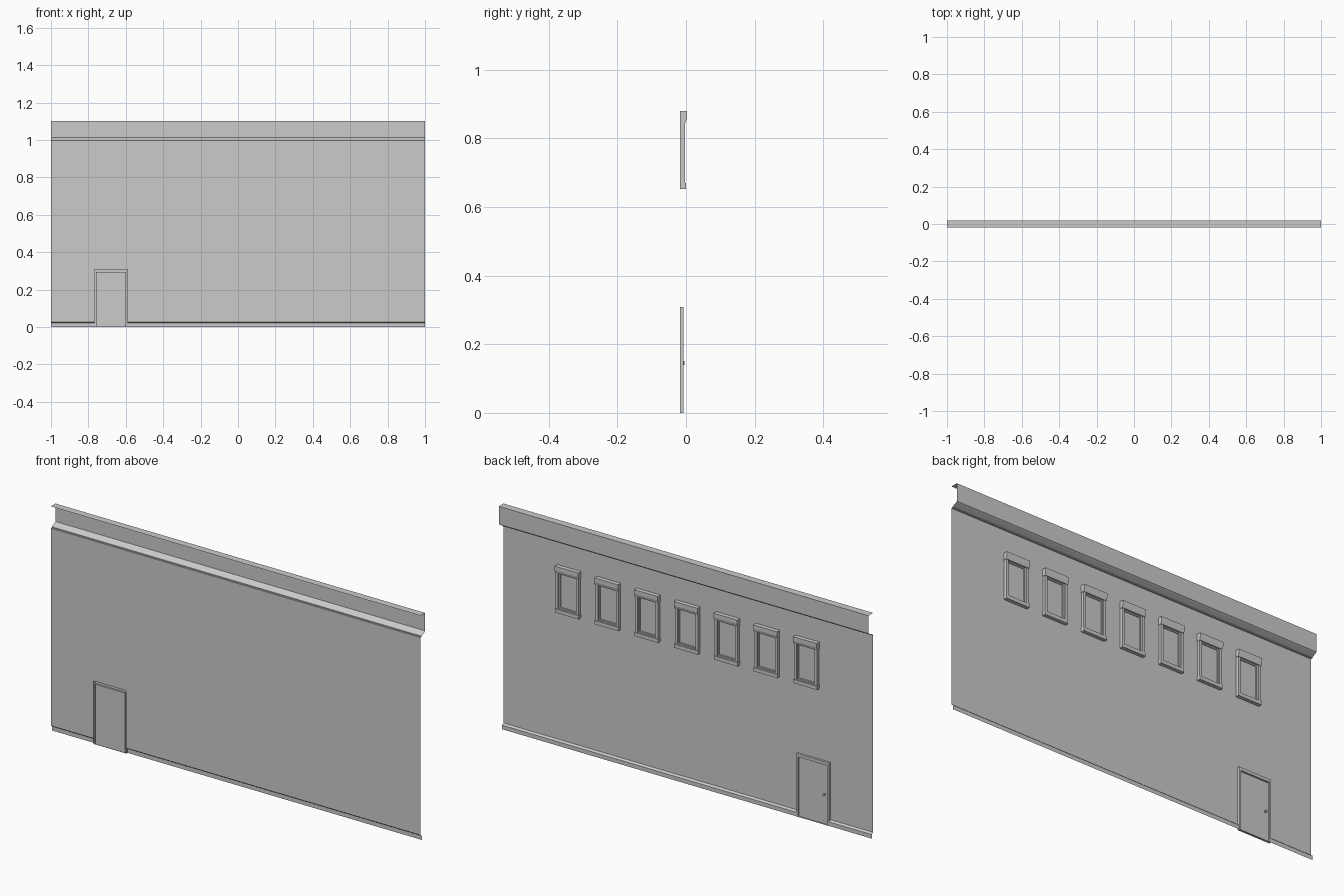
import bpy, bmesh, math
from mathutils import Matrix

if "Cube" in bpy.data.objects:
    bpy.data.objects.remove(bpy.data.objects["Cube"])

WALL_Y = -0.018          # plane of the wall sheet


def finish(bm, name):
    me = bpy.data.meshes.new(name)
    bm.to_mesh(me)
    bm.free()
    ob = bpy.data.objects.new(name, me)
    bpy.context.collection.objects.link(ob)
    return ob


def strip(name, profile, spans, caps=False):
    """Sweep a (y, z) profile, listed top to bottom, along x spans."""
    bm = bmesh.new()
    for x0, x1 in spans:
        a = [bm.verts.new((x0, y, z)) for y, z in profile]
        b = [bm.verts.new((x1, y, z)) for y, z in profile]
        for i in range(len(profile) - 1):
            bm.faces.new((a[i], b[i], b[i + 1], a[i + 1]))
        if caps:
            bm.faces.new(a)
            bm.faces.new(b[::-1])
    return finish(bm, name)


def nested(name, rings):
    """Bridge successive rectangles (x0, x1, z0, z1, y) and fill the last one."""
    bm = bmesh.new()
    prev = None
    for x0, x1, z0, z1, y in rings:
        cur = [bm.verts.new((x, y, z)) for x, z in
               ((x1, z0), (x0, z0), (x0, z1), (x1, z1))]
        if prev:
            for i in range(4):
                j = (i + 1) % 4
                bm.faces.new((prev[i], prev[j], cur[j], cur[i]))
        prev = cur
    bm.faces.new(prev)
    flat = [f for f in bm.faces if f.calc_area() < 1e-8]
    bmesh.ops.delete(bm, geom=flat, context='FACES')
    return finish(bm, name)


# Door opening and trim heights
DX0, DX1, DZ = -0.768, -0.592, 0.308
BASE_Z, CORNICE_Z = 0.027, 0.993

# Wall sheet, notched around the door
bm = bmesh.new()
outline = [(1, BASE_Z), (DX1, BASE_Z), (DX1, DZ), (DX0, DZ), (DX0, BASE_Z),
           (-1, BASE_Z), (-1, CORNICE_Z), (1, CORNICE_Z)]
bm.faces.new([bm.verts.new((x, WALL_Y, z)) for x, z in outline])
finish(bm, "wall")

# Hollow cornice and skirting
strip("cornice", [(WALL_Y, 1.10), (0.018, 1.10), (0.018, 1.012), (0.012, 1.008),
                  (-0.010, 0.997), (-0.010, CORNICE_Z), (WALL_Y, CORNICE_Z)],
      [(-1, 1)])
strip("skirting", [(WALL_Y, BASE_Z), (-0.012, 0.024), (-0.008, 0.020), (-0.008, 0)],
      [(-1, DX0), (DX1, 1)])

# Door with frame, panel and knob
J = 0.008
nested("door", [(DX0, DX1, 0, DZ, WALL_Y),
                (DX0, DX1, 0, DZ, -0.007),
                (DX0 + J, DX1 - J, 0, DZ - 0.015, -0.007),
                (DX0 + J, DX1 - J, 0, DZ - 0.015, -0.016)])
bm = bmesh.new()
place = Matrix.Translation((-0.741, -0.010, 0.145)) @ Matrix.Rotation(math.pi / 2, 4, 'X')
bmesh.ops.create_cone(bm, cap_ends=True, segments=10, radius1=0.006, radius2=0.004,
                      depth=0.012, matrix=place)
finish(bm, "door_knob")

# Row of windows: frame with recessed pane, projecting head, sill
for k in range(7):
    c = -0.645 + 0.215 * k
    h = 0.062
    nested(f"window_{k + 1}", [
        (c - h, c + h, 0.655, 0.875, WALL_Y),
        (c - h, c + h, 0.655, 0.875, -0.003),
        (c - h + 0.013, c + h - 0.013, 0.672, 0.845, -0.003),
        (c - h + 0.013, c + h - 0.013, 0.672, 0.845, -0.011),
        (c - h + 0.019, c + h - 0.019, 0.678, 0.839, -0.011),
        (c - h + 0.019, c + h - 0.019, 0.678, 0.839, -0.015)])
    span = [(c - h - 0.002, c + h + 0.002)]
    strip(f"window_head_{k + 1}", [(WALL_Y, 0.88), (0.003, 0.88), (0.003, 0.86),
                                   (-0.001, 0.845), (WALL_Y, 0.845)], span, True)
    strip(f"window_sill_{k + 1}", [(WALL_Y, 0.672), (0.0, 0.670), (0.0, 0.652),
                                   (WALL_Y, 0.652)], span, True)
